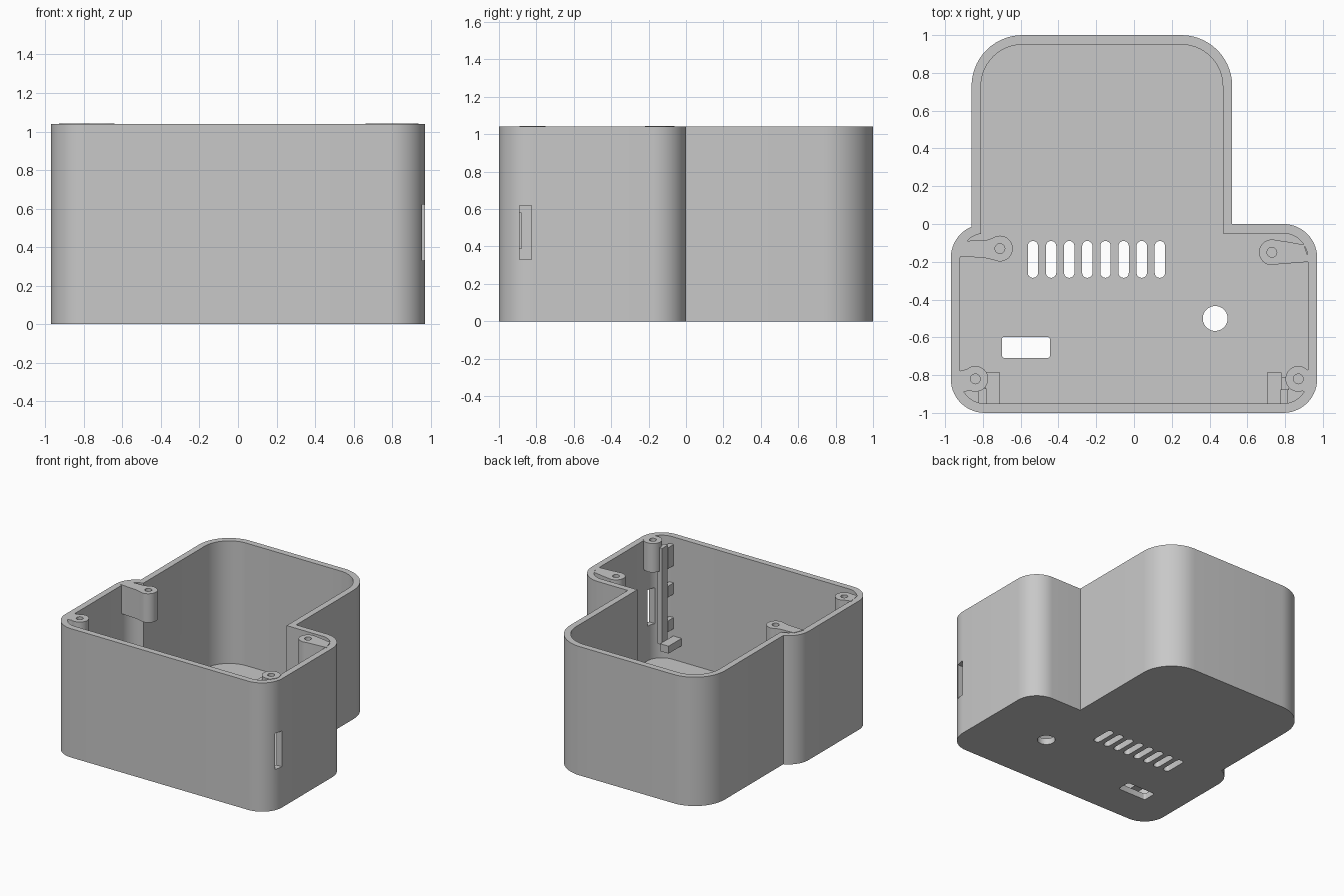
import bpy
import bmesh
from math import sin, cos, pi
from mathutils import Vector

cube = bpy.data.objects.get("Cube")
if cube:
    bpy.data.objects.remove(cube, do_unlink=True)

grey = bpy.data.materials.new("grey plastic")
grey.use_nodes = True
colour = (0.58, 0.58, 0.58, 1)
grey.diffuse_color = colour
grey.node_tree.nodes["Principled BSDF"].inputs["Base Color"].default_value = colour

HEIGHT, WALL = 1.04, 0.05


def prism(name, points, z0, z1):
    """Extrude a flat outline from z0 to z1."""
    bm = bmesh.new()
    face = bm.faces.new([bm.verts.new((x, y, z0)) for x, y in points])
    top = bmesh.ops.extrude_face_region(bm, geom=[face])
    verts = [g for g in top["geom"] if isinstance(g, bmesh.types.BMVert)]
    bmesh.ops.translate(bm, verts=verts, vec=Vector((0, 0, z1 - z0)))
    bmesh.ops.recalc_face_normals(bm, faces=bm.faces[:])
    mesh = bpy.data.meshes.new(name)
    bm.to_mesh(mesh)
    bm.free()
    mesh.materials.append(grey)
    obj = bpy.data.objects.new(name, mesh)
    bpy.context.collection.objects.link(obj)
    return obj


def rounded(x0, x1, y0, y1, radii, steps=14):
    """Rectangle outline; radii run front right, back right, back left, front left."""
    points = []
    corners = ((x1, y0, -1, 1), (x1, y1, -1, -1), (x0, y1, 1, -1), (x0, y0, 1, 1))
    for i, ((x, y, sx, sy), r) in enumerate(zip(corners, radii)):
        if r == 0:
            points.append((x, y))
            continue
        for k in range(steps + 1):
            a = (i - 1 + k / steps) * pi / 2
            points.append((x + sx * r + r * cos(a), y + sy * r + r * sin(a)))
    return points


def circle(x, y, r, n=40):
    return [(x + r * cos(2 * pi * k / n), y + r * sin(2 * pi * k / n)) for k in range(n)]


def combine(target, other, operation):
    """Apply a boolean and discard the helper."""
    mod = target.modifiers.new("cut", 'BOOLEAN')
    mod.operation = operation
    mod.solver = 'EXACT'
    mod.object = other
    bpy.context.view_layer.objects.active = target
    bpy.ops.object.modifier_apply(modifier=mod.name)
    bpy.data.objects.remove(other, do_unlink=True)


def smooth(obj):
    bpy.ops.object.select_all(action='DESELECT')
    obj.select_set(True)
    bpy.context.view_layer.objects.active = obj
    bpy.ops.object.shade_smooth_by_angle(angle=pi / 6)


def cut(outline, z0, z1):
    combine(case, prism("cutter", outline, z0, z1), 'DIFFERENCE')


# Outer case: wide front box joined to a narrower rear box
case = prism("case_shell", rounded(-0.97, 0.97, -1, 0, [0.18] * 4), 0, HEIGHT)
rear = prism("rear_box", rounded(-0.86, 0.52, -0.5, 1, [0, 0.27, 0.27, 0]), 0, HEIGHT)
combine(case, rear, 'UNION')

# Hollow interior
cut(rounded(-0.92, 0.92, -0.95, -WALL, [0.13] * 4), WALL, HEIGHT + 0.2)
cut(rounded(-0.81, 0.47, -0.5, 0.95, [0, 0.22, 0.22, 0]), WALL, HEIGHT + 0.2)

# Floor openings: vent slots, round hole, rectangular port
for i in range(8):
    x = -0.535 + i * 0.096
    cut(rounded(x - 0.0275, x + 0.0275, -0.285, -0.09, [0.027] * 4, 6), -0.1, 0.1)
cut(circle(0.43, -0.5, 0.066), -0.1, 0.1)
cut(rounded(-0.7, -0.445, -0.71, -0.597, [0.015] * 4, 4), -0.1, 0.1)

# Card slot through the side wall
cut(rounded(0.87, 1.1, -0.89, -0.825, [0] * 4), 0.33, 0.62)
smooth(case)

# Screw bosses with webs running into the walls
bosses = {
    "back_left_boss": ((-0.71, -0.13), [(-0.93, -0.17), (-0.79, -0.18), (-0.72, -0.195),
                                        (-0.72, -0.065), (-0.78, -0.085), (-0.9, -0.09)]),
    "back_right_boss": ((0.73, -0.15), [(0.93, -0.2), (0.74, -0.215), (0.74, -0.085),
                                        (0.79, -0.09), (0.9, -0.11)]),
    "front_left_boss": ((-0.84, -0.82), [(-0.93, -0.78), (-0.85, -0.76),
                                         (-0.81, -0.87), (-0.91, -0.89)]),
    "front_right_boss": ((0.87, -0.82), [(0.93, -0.78), (0.88, -0.76),
                                         (0.84, -0.87), (0.91, -0.89)]),
}
for name, ((x, y), web) in bosses.items():
    boss = prism(name, circle(x, y, 0.068), HEIGHT - 0.23, HEIGHT + 0.003)
    combine(boss, prism("web", web, HEIGHT - 0.23, HEIGHT + 0.003), 'UNION')
    combine(boss, prism("screw_hole", circle(x, y, 0.026, 24), HEIGHT - 0.18, HEIGHT + 0.1),
            'DIFFERENCE')
    smooth(boss)

# Shelf brackets on the inside of the front wall
for side, x in (("left", -0.785), ("right", 0.705)):
    prism(side + "_shelf", rounded(x, x + 0.075, -0.96, -0.785, [0] * 4), 0.18, 0.24)

# Upright card rail and the arms tying it to the front wall
prism("card_rail", rounded(0.78, 0.82, -0.88, -0.81, [0] * 4), 0.22, 1.0)
for i, (z0, z1) in enumerate(((0.81, 0.98), (0.58, 0.67), (0.30, 0.39))):
    prism("rail_arm_%d" % (i + 1), rounded(0.775, 0.815, -0.96, -0.875, [0] * 4), z0, z1)
prism("left_rail_arm", rounded(-0.825, -0.78, -0.96, -0.87, [0] * 4), 0.38, 0.59)
